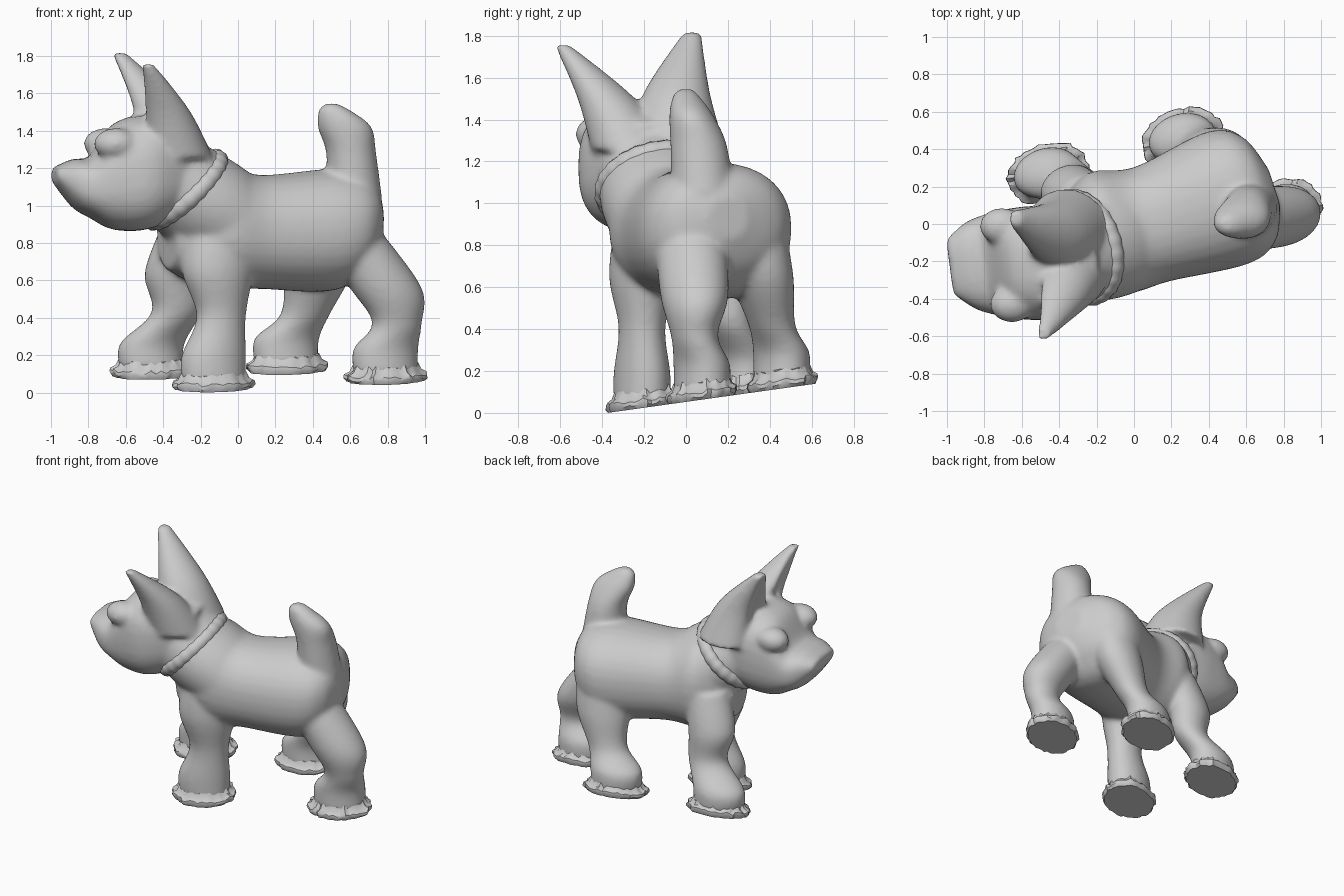
import bpy, bmesh, math, random
from mathutils import Vector, Matrix

if "Cube" in bpy.data.objects:
    bpy.data.objects.remove(bpy.data.objects["Cube"])

random.seed(4)
YAW = math.radians(18)
ALONG = Vector((math.cos(YAW), math.sin(YAW), 0))
ACROSS = Vector((-math.sin(YAW), math.cos(YAW), 0))
FACE = Vector((-.13, .99, 0)).normalized()
X, Y, Z = Matrix.Identity(3)


def ground(y):
    """Height of the slanted plane the paws stand on."""
    return max(0, .14 * (y + .375))


def skin(bm, rings, closed=False):
    """Bridge rings of points into a capped tube or a closed ring."""
    vs = [[bm.verts.new(p) for p in r] for r in rings]
    n = len(vs[0])
    for a, b in zip(vs, vs[1:] + vs[:1] if closed else vs[1:]):
        for i in range(n):
            j = (i + 1) % n
            bm.faces.new((a[i], a[j], b[j], b[i]))
    if not closed:
        bm.faces.new(vs[0][::-1])
        bm.faces.new(vs[-1])


def spline(rows, steps=8):
    """Catmull-Rom interpolation of section rows."""
    rows = [Vector(r) for r in rows]
    pts = [rows[0]] + rows + [rows[-1]]
    out = []
    for a, b, c, d in zip(pts, pts[1:], pts[2:], pts[3:]):
        for k in range(steps):
            t = k / steps
            out.append(b + (c - a) * t / 2 + (a - 2.5 * b + 2 * c - d / 2) * t * t
                       + (3 * b - a - 3 * c + d) * t ** 3 / 2)
    return out + [rows[-1]]


def loft(bm, rows, u, v, power=2, dent=0, dent_angle=0, n=32):
    """Rows are (x, y, z, radius along u, radius along v)."""
    rings = []
    for x, y, z, ru, rv in spline(rows):
        ring = []
        for i in range(n):
            a = math.tau * i / n
            c, s = math.cos(a), math.sin(a)
            k = 1 - dent * max(0, math.cos(a - dent_angle)) ** 8
            cu = math.copysign(abs(c) ** (2 / power), c) * ru * k
            sv = math.copysign(abs(s) ** (2 / power), s) * rv * k
            ring.append(Vector((x, y, z)) + u * cu + v * sv)
        rings.append(ring)
    skin(bm, rings)


def finish(bm, name):
    bmesh.ops.recalc_face_normals(bm, faces=bm.faces)
    me = bpy.data.meshes.new(name)
    bm.to_mesh(me)
    bm.free()
    me.shade_smooth()
    ob = bpy.data.objects.new(name, me)
    bpy.context.collection.objects.link(ob)
    return ob


bm = bmesh.new()
# torso
loft(bm, [(.75, .20, .93, .10, .10), (.67, .19, .91, .29, .24), (.50, .14, .87, .37, .325),
          (.10, 0, .86, .32, .305), (-.15, -.05, .90, .335, .35), (-.38, -.11, .86, .18, .20)],
     ACROSS, Z, 2.2)
# neck, leaning up and forward
LEAN = Vector((.68, .22, .70)).normalized()
loft(bm, [(-.03, -.05, .90, .31, .27), (-.20, -.10, 1.03, .315, .275), (-.42, -.18, 1.2, .25, .24)],
     ACROSS, LEAN)
# head tapering into a boxy muzzle
loft(bm, [(-.20, -.13, 1.20, .20, .19), (-.46, -.20, 1.18, .30, .30), (-.66, -.215, 1.155, .295, .285),
          (-.79, -.22, 1.10, .265, .165), (-.88, -.225, 1.12, .23, .13), (-.985, -.23, 1.165, .15, .04)],
     FACE, Z, 2.6)
# brows over the eyes, running back along the head
for side in (-1, 1):
    loc = Vector((-.68, -.22, 1.33)) + FACE * side * .21
    bmesh.ops.create_uvsphere(bm, u_segments=20, v_segments=12, radius=.1,
                              matrix=Matrix.LocRotScale(loc, None, Vector((1.2, 1.0, .85))))
# ears: base, middle and tip, hollow at the front
for path, size in [(((-.33, -.25, 1.25), (-.39, -.38, 1.50), (-.485, -.59, 1.755)), 1),
                   (((-.36, -.04, 1.25), (-.44, -.045, 1.52), (-.64, .03, 1.815)), 1.17)]:
    rows = [(*p, r * size, r * size) for p, r in zip(path, (.20, .138, .038))]
    loft(bm, rows, X, Y, dent=.4, dent_angle=math.pi)
# tail
loft(bm, [(.62, .08, 1.05, .15, .15), (.605, .06, 1.28, .134, .135), (.57, .025, 1.42, .145, .105),
          (.515, 0, 1.51, .085, .065), (.50, 0, 1.545, .035, .035)], X, Y)
# legs: name, upper thickness, then hip, knee, ankle and foot
LEGS = [
    ("near_front", 1.06, (-.10, -.16, .95), (-.11, -.205, .66), (-.09, -.21, .41), (-.13, -.21)),
    ("far_front", .88, (-.25, .12, .90), (-.34, .18, .64), (-.33, .21, .43), (-.46, .27)),
    ("near_hind", 1.06, (.57, .02, .87), (.79, .04, .56), (.85, .04, .37), (.79, .075)),
    ("far_hind", 1, (.46, .31, .90), (.43, .36, .65), (.36, .41, .42), (.26, .455)),
]
for name, thick, hip, knee, ankle, (fx, fy) in LEGS:
    g = ground(fy)
    loft(bm, [(*hip, .18 * thick, .16 * thick), (*knee, .185 * thick, .15 * thick),
              (*ankle, .135, .11), (fx, fy, g + .17, .178, .13), (fx, fy, g + .03, .175, .13)],
         ALONG, ACROSS)
dog = finish(bm, "dog_body")
mod = dog.modifiers.new("fuse", 'REMESH')
mod.mode = 'VOXEL'
mod.voxel_size = .015
mod.use_smooth_shade = True
mod = dog.modifiers.new("soften", 'SMOOTH')
mod.factor = .5
mod.iterations = 14

# collar: a lightly corded ring around the neck
bm = bmesh.new()
centre, axis = Vector((-.285, -.125, 1.085)), ACROSS.cross(LEAN).normalized()
rings = []
for i in range(96):
    a = math.tau * i / 96
    out = ACROSS * math.cos(a) + LEAN * math.sin(a)
    mid = centre + ACROSS * (.28 * math.cos(a)) + LEAN * (.25 * math.sin(a))
    r = .04 + .002 * math.sin(24 * a)
    rings.append([mid + out * (r * math.cos(b)) + axis * (1.15 * r * math.sin(b))
                  for b in (math.tau * j / 12 for j in range(12))])
skin(bm, rings, closed=True)
finish(bm, "collar")

# ragged flat pads under the paws, all on the slanted plane
for name, _, _, _, _, (fx, fy) in LEGS:
    bm = bmesh.new()
    n = 48
    noise = [random.uniform(.93, 1.02) for _ in range(n)]
    lift = [random.uniform(0, .018) for _ in range(n)]
    rings = []
    for scale, h in [(.93, 0), (1, .012), (.99, .03), (.86, .045), (.78, .08)]:
        ring = []
        for i in range(n):
            a = math.tau * i / n
            p = (Vector((fx, fy, 0)) + ALONG * (.228 * scale * noise[i] * math.cos(a))
                 + ACROSS * (.165 * scale * noise[i] * math.sin(a)))
            p.z = ground(p.y) + h + (lift[i] if h else 0)
            ring.append(p)
        rings.append(ring)
    skin(bm, rings)
    finish(bm, name + "_paw_pad").data.set_sharp_from_angle(angle=math.radians(40))
